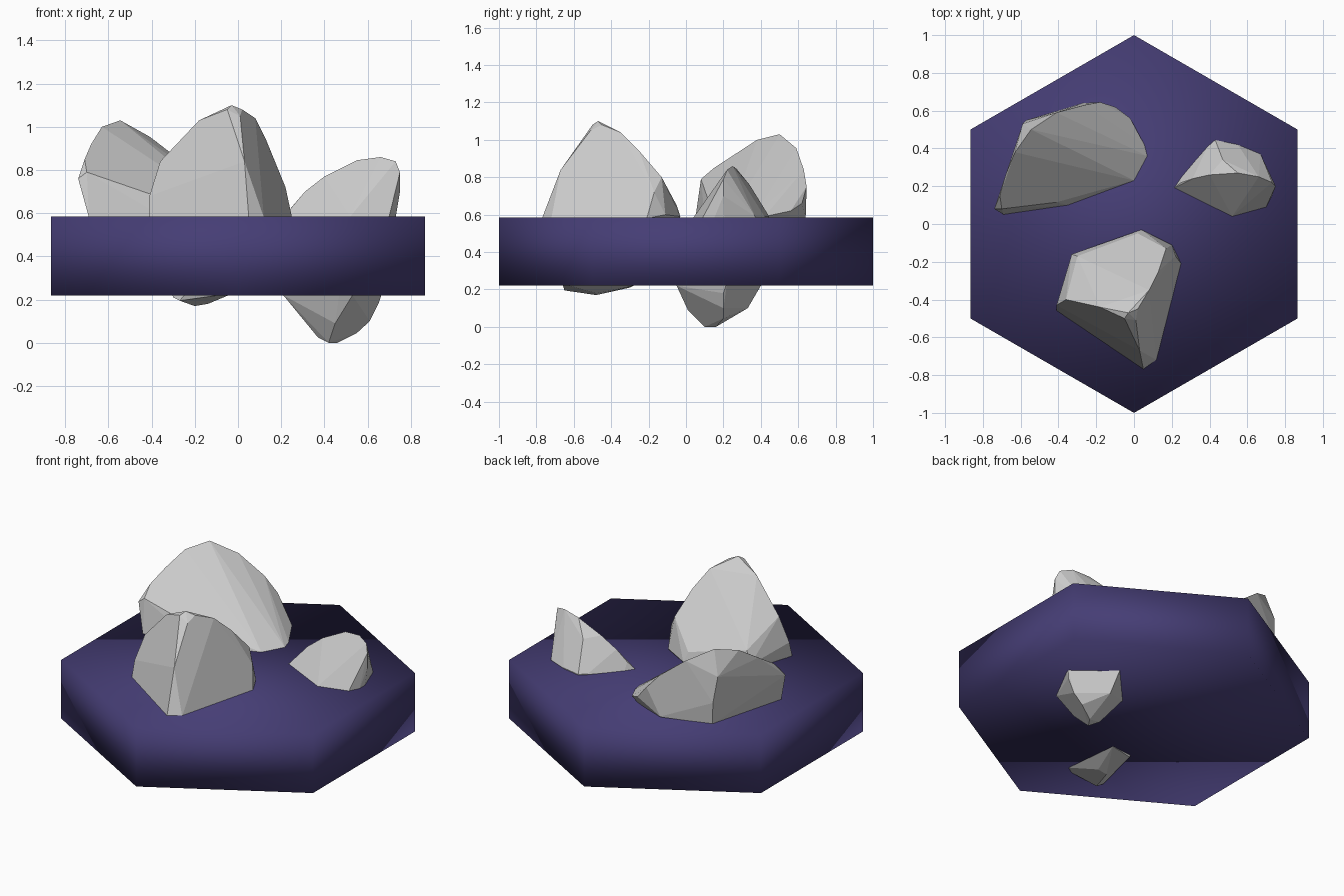
import bpy, bmesh, math


def rock(name, points):
    """Flat-faced boulder: convex hull of a few corner points, near-flat faces merged."""
    bm = bmesh.new()
    for p in points:
        bm.verts.new(p)
    hull = bmesh.ops.convex_hull(bm, input=bm.verts[:])
    junk = {g for g in hull["geom_interior"] + hull["geom_unused"]
            if isinstance(g, bmesh.types.BMVert)}
    bmesh.ops.delete(bm, geom=list(junk), context='VERTS')
    bmesh.ops.dissolve_limit(bm, angle_limit=math.radians(4),
                             verts=bm.verts[:], edges=bm.edges[:])
    bmesh.ops.recalc_face_normals(bm, faces=bm.faces[:])
    me = bpy.data.meshes.new(name)
    bm.to_mesh(me)
    bm.free()
    ob = bpy.data.objects.new(name, me)
    bpy.context.collection.objects.link(ob)
    return ob


# Hexagonal tile, smooth shaded all round
bpy.ops.mesh.primitive_cylinder_add(vertices=6, radius=1, depth=0.365,
                                    location=(0, 0, 0.4025))
tile = bpy.context.object
tile.name = "hex_tile"
bpy.ops.object.shade_smooth()
mat = bpy.data.materials.new("dark_violet")
mat.diffuse_color = (0.06, 0.047, 0.177, 1)
tile.data.materials.append(mat)

# Tall front boulder, poking slightly through the underside
rock("front_boulder", [
    (-0.03, -0.47, 1.10), (0.02, -0.45, 1.08), (0.08, -0.35, 1.04),
    (0.13, -0.25, 0.94), (0.17, -0.13, 0.80), (0.22, -0.17, 0.72),
    (0.25, -0.21, 0.58), (0.20, -0.11, 0.60), (0.04, -0.03, 0.59),
    (0.02, -0.05, 0.65), (-0.33, -0.16, 0.62), (-0.30, -0.17, 0.70),
    (-0.41, -0.43, 0.68), (-0.36, -0.40, 0.84), (-0.18, -0.44, 1.03),
    (-0.05, -0.50, 1.08), (0.01, -0.51, 1.05), (0.03, -0.67, 0.84),
    (0.05, -0.77, 0.58), (0.12, -0.72, 0.58), (-0.41, -0.46, 0.58),
    (-0.30, -0.63, 0.21), (-0.27, -0.65, 0.195), (-0.20, -0.48, 0.17),
    (-0.14, -0.48, 0.18), (-0.02, -0.66, 0.23), (-0.08, -0.28, 0.22),
    (-0.22, -0.30, 0.21),
])

# Wide back-left boulder with one large sloping face
rock("back_boulder", [
    (-0.545, 0.50, 1.03), (-0.41, 0.59, 0.955), (-0.26, 0.63, 0.84),
    (-0.18, 0.645, 0.75), (-0.10, 0.62, 0.66), (-0.02, 0.56, 0.62),
    (0.055, 0.42, 0.59), (0.07, 0.36, 0.585), (0.0, 0.23, 0.585),
    (-0.41, 0.115, 0.69), (-0.70, 0.08, 0.79), (-0.74, 0.08, 0.76),
    (-0.71, 0.15, 0.85), (-0.68, 0.26, 0.92), (-0.63, 0.38, 1.00),
    (-0.59, 0.53, 0.88), (-0.57, 0.55, 0.72), (-0.69, 0.05, 0.58),
    (-0.35, 0.10, 0.585), (-0.27, 0.64, 0.59), (-0.56, 0.54, 0.58),
    (-0.50, 0.20, 0.35), (-0.30, 0.50, 0.35), (-0.10, 0.35, 0.40),
])

# Small right boulder reaching down through the tile
rock("right_boulder", [
    (0.25, 0.22, 0.63), (0.31, 0.24, 0.70), (0.40, 0.26, 0.77),
    (0.55, 0.27, 0.845), (0.66, 0.25, 0.86), (0.73, 0.22, 0.84),
    (0.75, 0.20, 0.79), (0.75, 0.20, 0.70), (0.73, 0.15, 0.58),
    (0.70, 0.09, 0.585), (0.52, 0.04, 0.585), (0.21, 0.19, 0.58),
    (0.25, 0.25, 0.58), (0.39, 0.41, 0.59), (0.43, 0.445, 0.59),
    (0.55, 0.42, 0.59), (0.67, 0.37, 0.59), (0.47, 0.34, 0.76),
    (0.53, -0.05, 0.22), (0.47, -0.05, 0.23), (0.21, 0.15, 0.22),
    (0.29, 0.16, 0.16), (0.33, 0.15, 0.08), (0.37, 0.14, 0.025),
    (0.42, 0.10, 0.0), (0.46, 0.16, 0.0), (0.55, 0.20, 0.045),
    (0.61, 0.20, 0.10), (0.65, 0.20, 0.18), (0.67, 0.22, 0.24),
    (0.45, 0.33, 0.10), (0.44, 0.40, 0.22), (0.45, 0.01, 0.09),
])
